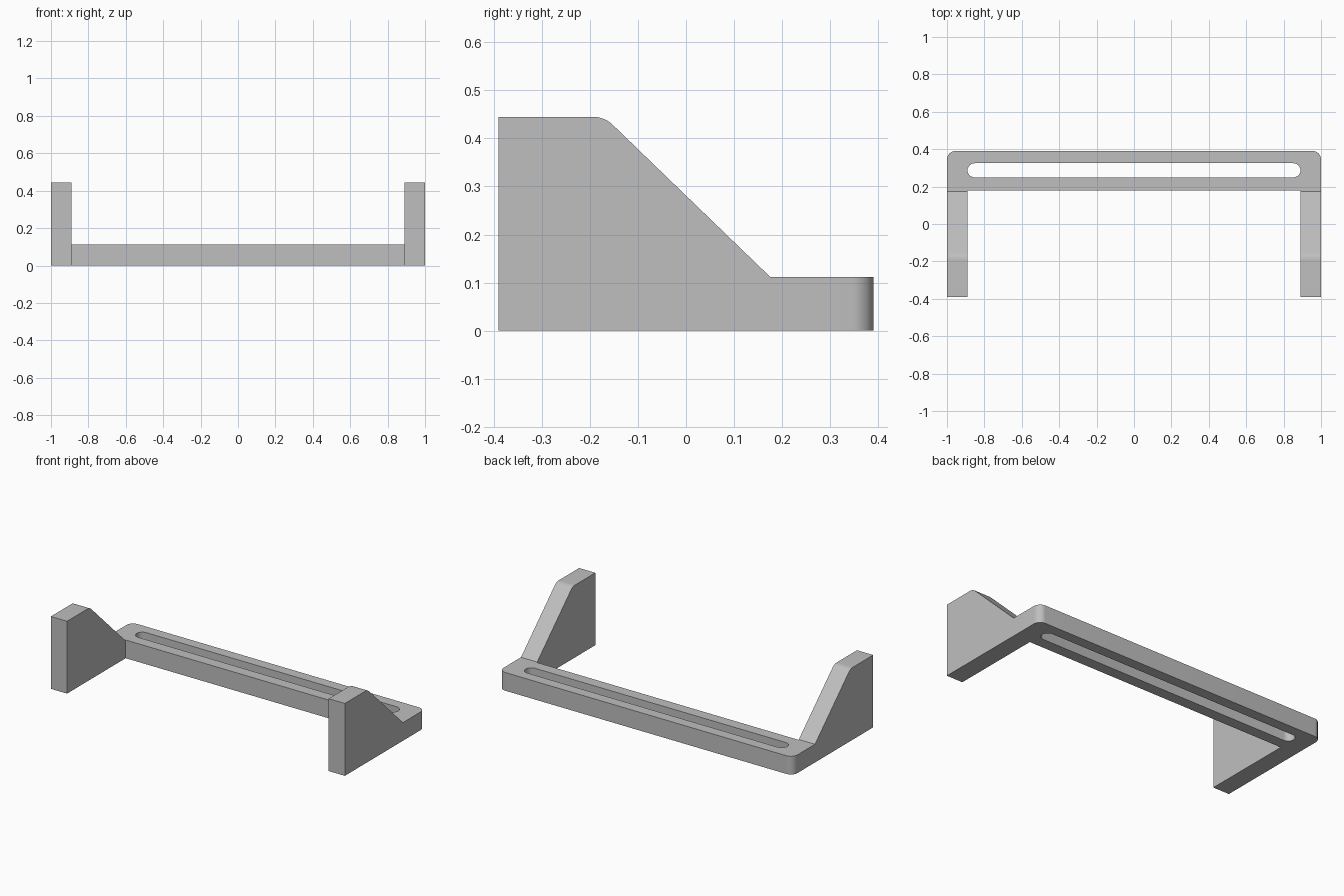
import bpy
import bmesh
from math import cos, sin, pi, radians
from mathutils import Vector

cube = bpy.data.objects.get("Cube")
if cube:
    bpy.data.objects.remove(cube, do_unlink=True)

grey = bpy.data.materials.new("plain grey")
grey.use_nodes = True
grey.diffuse_color = (0.52, 0.52, 0.52, 1)
grey.node_tree.nodes["Principled BSDF"].inputs["Base Color"].default_value = grey.diffuse_color


def arc(cx, cy, radius, start, end, steps=12):
    """Points on an arc, angles in degrees."""
    angles = [radians(start + (end - start) * i / steps) for i in range(steps + 1)]
    return [(cx + radius * cos(a), cy + radius * sin(a)) for a in angles]


def prism(name, loops, place, direction):
    """Fill an outline (later loops are holes) and extrude it."""
    bm = bmesh.new()
    edges = []
    for loop in loops:
        verts = [bm.verts.new(place(a, b)) for a, b in loop]
        edges += [bm.edges.new((v, verts[i - 1])) for i, v in enumerate(verts)]
    direction = Vector(direction)
    bmesh.ops.triangle_fill(bm, use_beauty=True, edges=edges, normal=direction.normalized())
    result = bmesh.ops.extrude_face_region(bm, geom=bm.faces[:], use_keep_orig=True)
    moved = [g for g in result["geom"] if isinstance(g, bmesh.types.BMVert)]
    bmesh.ops.translate(bm, verts=moved, vec=direction)
    bmesh.ops.recalc_face_normals(bm, faces=bm.faces[:])
    mesh = bpy.data.meshes.new(name)
    bm.to_mesh(mesh)
    bm.free()
    mesh.materials.append(grey)
    obj = bpy.data.objects.new(name, mesh)
    bpy.context.collection.objects.link(obj)
    bpy.ops.object.select_all(action='DESELECT')
    obj.select_set(True)
    bpy.context.view_layer.objects.active = obj
    bpy.ops.object.shade_smooth_by_angle(angle=radians(30))
    return obj


front, joint, back = -0.39, 0.18, 0.39
bar_height, arm_height, arm_width = 0.112, 0.445, 0.11

# Rear bar with rounded back corners and a long rounded slot
corner = 0.045
outline = [(-1, joint), (1, joint)]
outline += arc(1 - corner, back - corner, corner, 0, 90)
outline += arc(corner - 1, back - corner, corner, 90, 180)
slot_y, slot_r = 0.287, 0.038
slot_x = 0.89 - slot_r
slot = arc(slot_x, slot_y, slot_r, -90, 90) + arc(-slot_x, slot_y, slot_r, 90, 270)
prism("slotted_bar", [outline, slot], lambda x, y: (x, y, 0), (0, 0, bar_height))

# Side arms: tall front, sloping down to the bar, softened upper corner
bend = 0.06
profile = [(front, 0), (joint, 0), (joint, bar_height), (0.175, bar_height)]
profile += arc(-0.194, arm_height - bend, bend, 46, 90, 8)
profile += [(front, arm_height)]
for name, x in (("right_arm", -1), ("left_arm", 1 - arm_width)):
    prism(name, [profile], lambda y, z: (x, y, z), (arm_width, 0, 0))
